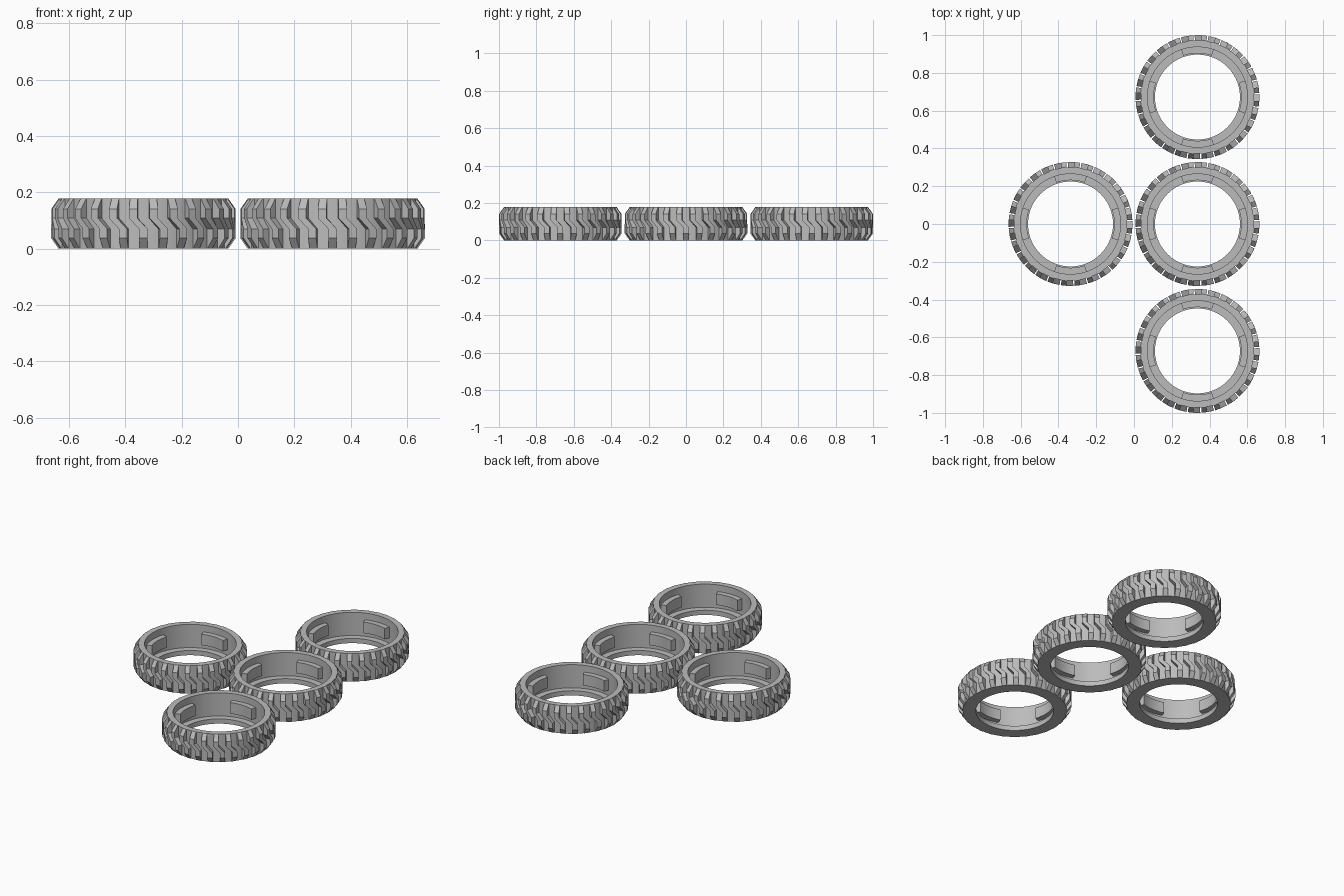
import bpy, bmesh, math
from mathutils import Matrix

if "Cube" in bpy.data.objects:
    bpy.data.objects.remove(bpy.data.objects["Cube"])

rubber = bpy.data.materials.new("grey_rubber")
rubber.use_nodes = True
GREY = (0.5, 0.5, 0.5, 1)
rubber.diffuse_color = GREY
rubber.node_tree.nodes["Principled BSDF"].inputs["Base Color"].default_value = GREY

H = 0.178          # tyre width
R_BODY = 0.30      # carcass radius
R_TREAD = 0.328    # lug radius
R_WALL = 0.265     # inner wall radius
R_HOLE = 0.225     # lower flange radius
LUGS = 28
PITCH = 2 * math.pi / LUGS


def polar(r, a, z):
    return (r * math.cos(a), r * math.sin(a), z)


def sweep(bm, rings, close):
    """Skin matching loops of points; close the sweep or cap its ends."""
    loops = [[bm.verts.new(p) for p in ring] for ring in rings]
    n = len(loops[0])
    for i in range(len(loops) if close else len(loops) - 1):
        a, b = loops[i], loops[(i + 1) % len(loops)]
        for j in range(n):
            k = (j + 1) % n
            bm.faces.new((a[j], a[k], b[k], b[j]))
    if not close:
        bm.faces.new(loops[0])
        bm.faces.new(loops[-1])


def carcass(bm):
    profile = [(R_HOLE, 0), (R_BODY, 0), (R_BODY, H), (R_WALL, H),
               (R_WALL, 0.03), (R_HOLE, 0.03)]
    steps = 2 * LUGS
    sweep(bm, [[polar(r, i * PITCH / 2, z) for r, z in profile]
               for i in range(steps)], True)


def lug(bm, angle):
    # zigzag bar: lower foot, slanted middle, upper foot half a pitch aside
    half = 0.015 / R_TREAD
    stations = [(0, R_BODY + 0.002, 0), (0.037, R_TREAD, 0), (0.07, R_TREAD, 0),
                (0.108, R_TREAD, -0.5), (H - 0.037, R_TREAD, -0.5),
                (H, R_BODY + 0.002, -0.5)]
    rings = []
    for z, r, shift in stations:
        a = angle + shift * PITCH
        rings.append([polar(R_BODY - 0.008, a - half, z), polar(r, a - half, z),
                      polar(r, a + half, z), polar(R_BODY - 0.008, a + half, z)])
    sweep(bm, rings, False)


def tab(bm, angle):
    # curved locking block on the inner wall
    span, steps = 0.33, 6
    rings = []
    for i in range(steps + 1):
        a = angle - span + 2 * span * i / steps
        rings.append([polar(r, a, z) for r, z in
                      ((0.232, 0.065), (0.27, 0.065), (0.27, 0.135), (0.232, 0.135))])
    sweep(bm, rings, False)


def make_tyre(name, x, y):
    bm = bmesh.new()
    carcass(bm)
    for i in range(LUGS):
        lug(bm, i * PITCH)
    for i in range(4):
        tab(bm, i * math.pi / 2)
    bmesh.ops.recalc_face_normals(bm, faces=bm.faces)
    mesh = bpy.data.meshes.new(name)
    bm.to_mesh(mesh)
    bm.free()
    mesh.materials.append(rubber)
    obj = bpy.data.objects.new(name, mesh)
    obj.matrix_world = Matrix.Translation((x, y, 0))
    bpy.context.collection.objects.link(obj)
    bpy.ops.object.select_all(action="DESELECT")
    obj.select_set(True)
    bpy.context.view_layer.objects.active = obj
    bpy.ops.object.shade_smooth_by_angle(angle=math.radians(20))


for name, x, y in (("tyre_right", -0.336, 0), ("tyre_left_middle", 0.336, 0),
                   ("tyre_left_back", 0.336, 0.672), ("tyre_left_front", 0.336, -0.672)):
    make_tyre(name, x, y)
